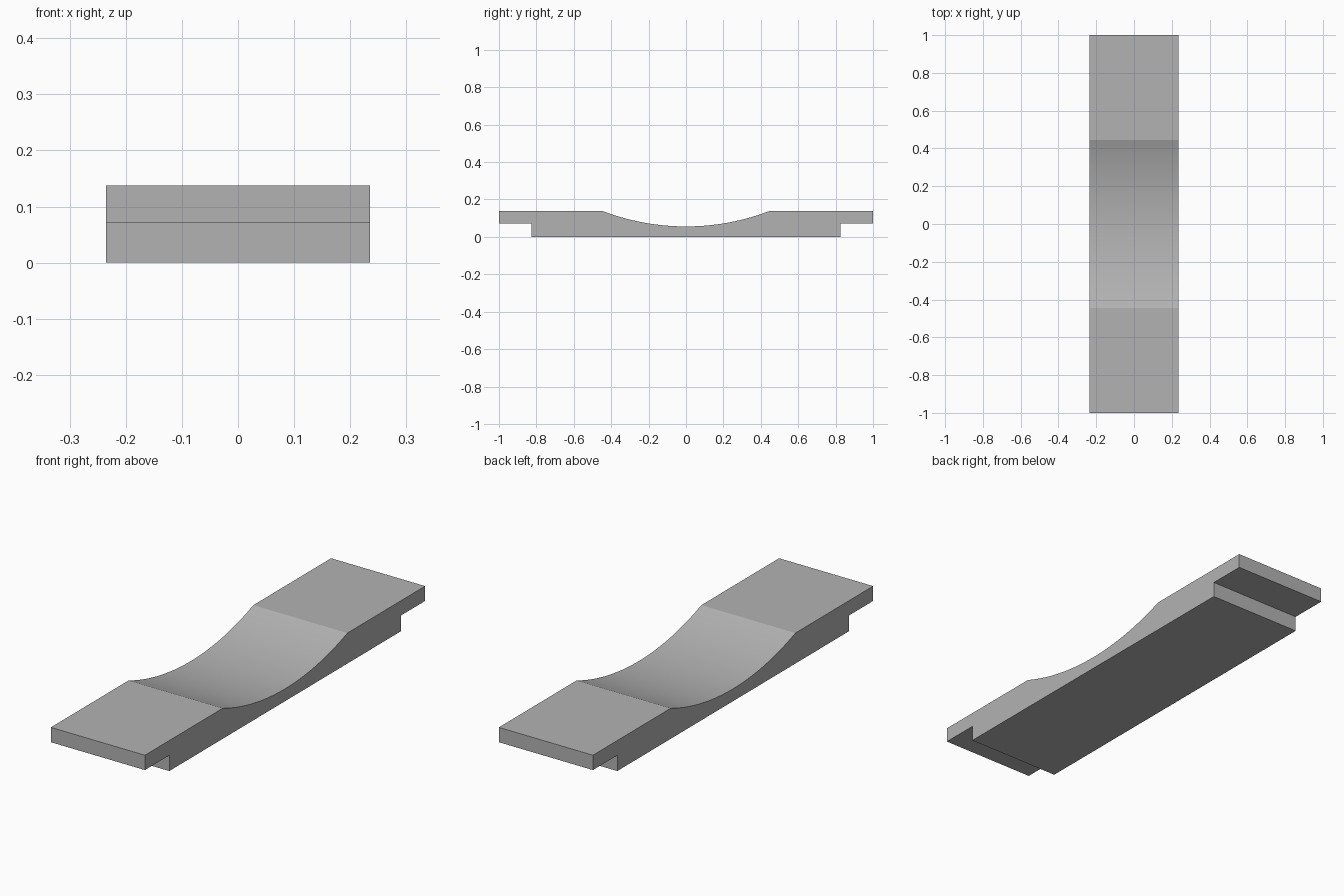
import bpy
import bmesh
import math

cube = bpy.data.objects.get("Cube")
if cube:
    bpy.data.objects.remove(cube, do_unlink=True)

HALF_WIDTH = 0.235
TOP = 0.138
LEDGE = 0.071        # underside of the end tongues
BODY_END = 0.826     # half length of the lower body
DIP_HALF = 0.445     # half length of the curved dip
DIP_FLOOR = 0.056
DIP_STEPS = 48

# Plain grey material
grey = bpy.data.materials.new("plain_grey")
grey.use_nodes = True
colour = (0.45, 0.45, 0.45, 1)
grey.diffuse_color = colour
grey.node_tree.nodes["Principled BSDF"].inputs["Base Color"].default_value = colour

# Side profile (y, z): stepped underside, then the circular dip along the top
depth = TOP - DIP_FLOOR
radius = (DIP_HALF ** 2 + depth ** 2) / (2 * depth)
sweep = math.asin(DIP_HALF / radius)
profile = [(-1, TOP), (-1, LEDGE), (-BODY_END, LEDGE), (-BODY_END, 0),
           (BODY_END, 0), (BODY_END, LEDGE), (1, LEDGE), (1, TOP)]
for i in range(DIP_STEPS + 1):
    a = sweep * (1 - 2 * i / DIP_STEPS)
    profile.append((radius * math.sin(a), DIP_FLOOR + radius * (1 - math.cos(a))))

# Extrude the profile across the width
bm = bmesh.new()
side = bm.faces.new([bm.verts.new((-HALF_WIDTH, y, z)) for y, z in profile])
moved = bmesh.ops.extrude_face_region(bm, geom=[side], use_keep_orig=True)["geom"]
bmesh.ops.translate(bm, vec=(2 * HALF_WIDTH, 0, 0),
                    verts=[g for g in moved if isinstance(g, bmesh.types.BMVert)])
bmesh.ops.recalc_face_normals(bm, faces=bm.faces)
mesh = bpy.data.meshes.new("dipped_plank")
bm.to_mesh(mesh)
bm.free()
mesh.materials.append(grey)
plank = bpy.data.objects.new("dipped_plank", mesh)
bpy.context.collection.objects.link(plank)

# Smooth the dip, keep every other edge sharp
bpy.ops.object.select_all(action="DESELECT")
plank.select_set(True)
bpy.context.view_layer.objects.active = plank
bpy.ops.object.shade_smooth_by_angle(angle=math.radians(8))
